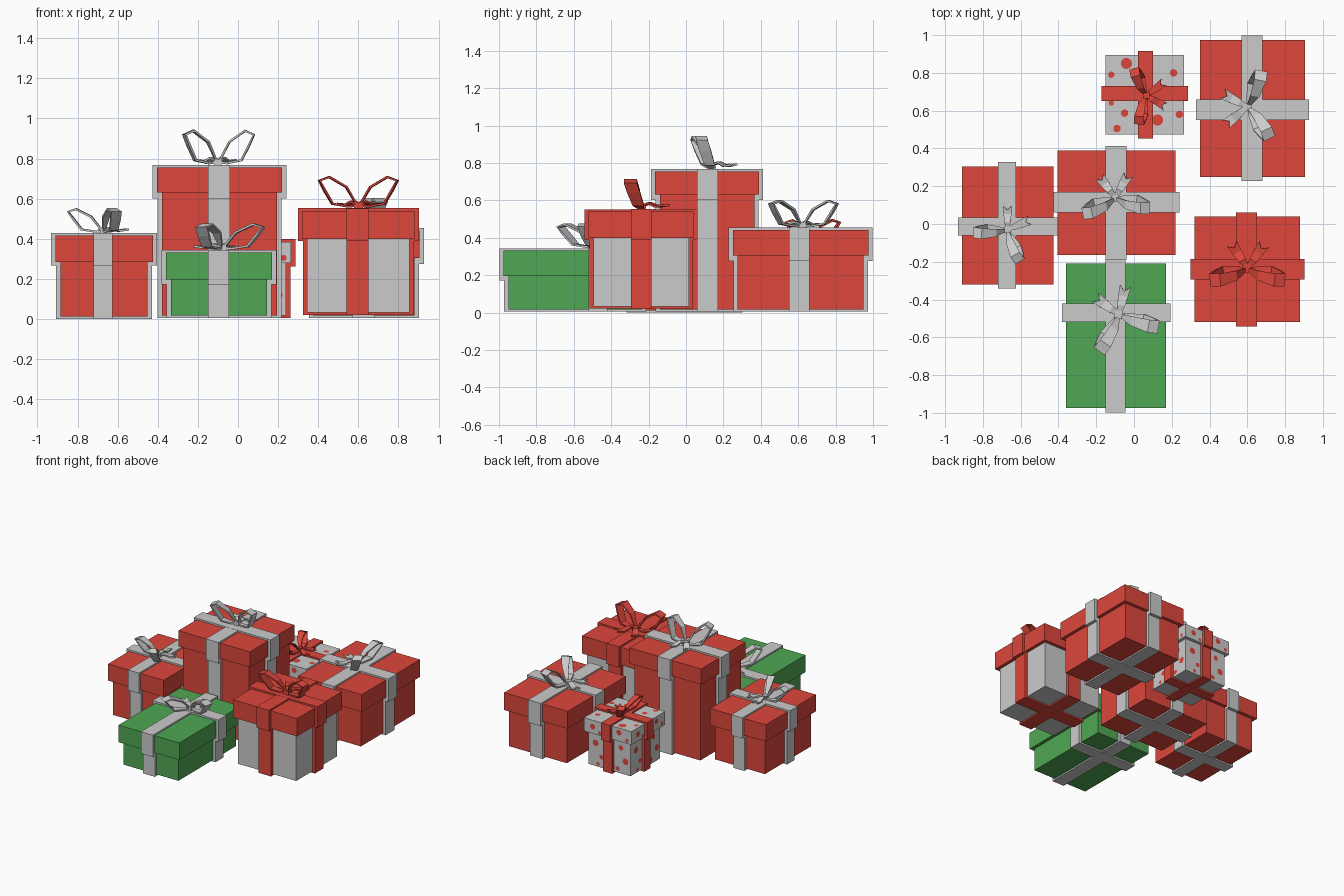
import bpy, bmesh
from math import radians, cos, sin, pi
from mathutils import Vector

if "Cube" in bpy.data.objects:
    bpy.data.objects.remove(bpy.data.objects["Cube"])


def material(name, rgb):
    m = bpy.data.materials.new(name)
    m.diffuse_color = (*rgb, 1)
    m.use_nodes = True
    m.node_tree.nodes["Principled BSDF"].inputs["Base Color"].default_value = m.diffuse_color
    return m


RED = material("red", (0.72, 0.062, 0.045))
GREEN = material("green", (0.08, 0.39, 0.087))


def finish(name, bm, mat, recalc=True):
    if recalc:
        bmesh.ops.recalc_face_normals(bm, faces=bm.faces)
    me = bpy.data.meshes.new(name)
    bm.to_mesh(me)
    bm.free()
    ob = bpy.data.objects.new(name, me)
    bpy.context.collection.objects.link(ob)
    if mat:
        me.materials.append(mat)
    return ob


def prism(name, profile, axis, c0, c1, mat):
    """Extrude a (u, z) profile; axis 0 = profile in xz, axis 1 = profile in yz."""
    bm = bmesh.new()
    put = (lambda u, z, v: (u, v, z)) if axis == 0 else (lambda u, z, v: (v, u, z))
    face = bm.faces.new([bm.verts.new(put(u, z, c0)) for u, z in profile])
    ext = bmesh.ops.extrude_face_region(bm, geom=[face])
    step = Vector(put(0, 0, c1 - c0))
    for v in ext["geom"]:
        if isinstance(v, bmesh.types.BMVert):
            v.co += step
    return finish(name, bm, mat)


def box(name, x0, x1, y0, y1, z0, z1, mat):
    return prism(name, [(x0, z0), (x1, z0), (x1, z1), (x0, z1)], 0, y0, y1, mat)


# Bow: two standing teardrop loops, two notched tails and a knot
LOOP = [(.01, .012), (.05, .008), (.13, .022), (.17, .09), (.195, .138),
        (.145, .155), (.06, .105), (.01, .02)]
LOOP_W = [.018, .035, .06, .07, .07, .068, .05, .018]
TAIL = [(.0, .018, .02), (.05, .032, .04), (.10, .014, .052), (.155, .022, .06)]


def bow(name, loc, rot, fwd, s, hs, mat):
    bm = bmesh.new()

    def vert(ang, r, v, h, lean):
        a = radians(ang)
        return bm.verts.new((s * (r * cos(a) - v * sin(a)),
                             s * (r * sin(a) + v * cos(a)) - lean * h * hs, h * hs))

    for ang in (-fwd, 180 + fwd):
        rows = [[vert(ang, r, sg * w / 2, h, .3) for sg in (-1, 1)]
                for (r, h), w in zip(LOOP, LOOP_W)]
        for (a, b), (c, d) in zip(rows, rows[1:]):
            bm.faces.new((a, b, d, c))
    for ang in (55, 122):
        rows = [[vert(ang, r, sg * w / 2, h, 0) for sg in (-1, 1)] for r, h, w in TAIL]
        for (a, b), (c, d) in zip(rows[:2], rows[1:3]):
            bm.faces.new((a, b, d, c))
        notch = vert(ang, .128, 0, .018, 0)
        (a, b), (c, d) = rows[2:]
        bm.faces.new((a, b, d, notch, c))
    ob = finish(name, bm, mat, False)
    ob.location = loc
    ob.rotation_euler.z = radians(rot)
    sol = ob.modifiers.new("thickness", "SOLIDIFY")
    sol.thickness = .011
    sol.offset = 0
    x, y, z = loc
    k = .022 * s
    box(name + "_knot", x - k, x + k, y - k, y + k, z, z + .03, mat)


def gift(name, lx, ly, z0, zl, zt, rx, ry, drop, body_mat, lid_mat, rib_mat, bow_args):
    """lx, ly: lid extents; zl, zt: lid bottom and top; rx, ry: ribbon strips."""
    i, t, tz = .025, .022, .013
    zb = z0 + .012
    box(name + "_body", lx[0] + i, lx[1] - i, ly[0] + i, ly[1] - i, zb, zl, body_mat)
    box(name + "_lid", *lx, *ly, zl, zt, lid_mat)
    # Ribbons: a cradle under the body and a strap folded over the lid
    for axis, (a, b), strip, e in ((0, lx, ry, 0), (1, ly, rx, .001)):
        p, q = a + i, b - i
        tag = ("across", "along")[axis]
        prism(f"{name}_body_ribbon_{tag}",
              [(p - t, zl), (p - t, z0 + e), (q + t, z0 + e), (q + t, zl),
               (q, zl), (q, zb), (p, zb), (p, zl)], axis, *strip, rib_mat)
        top, lo = zt + tz - e, zl - drop
        prism(f"{name}_lid_ribbon_{tag}",
              [(a - t, lo), (a - t, top), (b + t, top), (b + t, lo),
               (q, lo), (q, zl), (b, zl), (b, zt),
               (a, zt), (a, zl), (p, zl), (p, lo)], axis, *strip, rib_mat)
    bx, by, rot, fwd, s, hs = bow_args
    bow(name + "_bow", (bx, by, zt + tz), rot, fwd, s, hs, rib_mat)


gift("left_gift", (-.91, -.425), (-.32, .305), 0, .285, .417, (-.72, -.625), (-.06, .035),
     .018, RED, RED, None, (-.67, -.03, -32, 28, .82, .76))
gift("tall_gift", (-.405, .22), (-.165, .39), .005, .632, .755, (-.15, -.04), (.06, .17),
     .03, RED, RED, None, (-.1, .14, 5, 8, .9, 1.1))
gift("green_gift", (-.36, .17), (-.975, -.21), .005, .197, .332, (-.15, -.045), (-.52, -.42),
     .025, GREEN, GREEN, None, (-.08, -.48, 22, 32, 1, .82))
gift("front_right_gift", (.32, .88), (-.52, .04), .02, .4, .54, (.54, .65), (-.295, -.185),
     .012, None, RED, RED, (.6, -.235, 0, 6, 1, 1))
gift("back_right_gift", (.35, .905), (.25, .975), .005, .305, .442, (.57, .68), (.55, .66),
     .03, RED, RED, None, (.6, .62, 97, 18, .95, .92))
gift("dotted_gift", (-.15, .265), (.475, .895), .005, .28, .385, (.02, .1), (.65, .73),
     .018, None, None, RED, (.065, .68, -85, 10, .75, .62))

# Polka dots on the small gift
dots = bmesh.new()


def dot(c, u, v, r):
    u, v, c = Vector(u), Vector(v), Vector(c)
    dots.faces.new([dots.verts.new(c + u * r * cos(k * pi / 6) + v * r * sin(k * pi / 6))
                    for k in range(12)])


for x, y, r in [(-.04, .85, .03), (-.12, .79, .017), (.21, .8, .02), (-.12, .64, .014),
                (-.05, .587, .02), (.125, .55, .03), (.24, .58, .02), (-.09, .505, .02)]:
    dot((x, y, .387), (1, 0, 0), (0, 1, 0), r)
LID_DOTS = [(-.13, .335, .022), (.1, .35, .022), (.17, .305, .015), (-.07, .3, .013)]
BODY_DOTS = [(-.12, .2, .025), (.1, .22, .02), (-.07, .1, .018), (.14, .12, .025),
             (-.1, .04, .014), (.07, .05, .018)]
for k in range(4):
    n = Vector((round(cos(k * pi / 2)), round(sin(k * pi / 2)), 0))
    u = Vector((-n.y, n.x, 0))
    for pattern, half in ((LID_DOTS, .209), (BODY_DOTS, .184)):
        for a, z, r in pattern:
            side = half + (.003 if n.y else 0.0005)
            dot(Vector((.0575, .685, z)) + n * side + u * a, u, (0, 0, 1), r)
finish("polka_dots", dots, RED, False)
